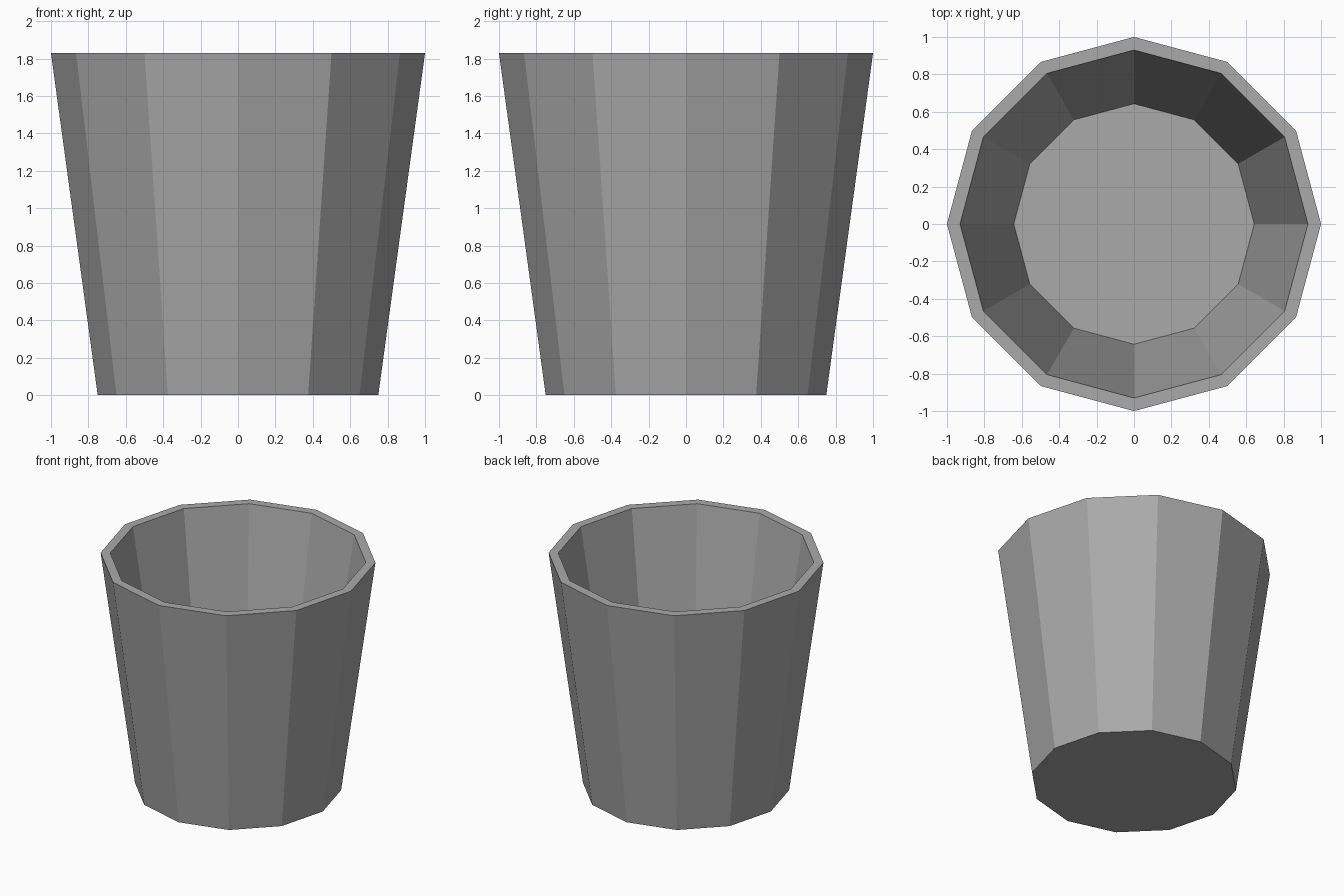
import bpy
import bmesh
from math import cos, sin, tau

cube = bpy.data.objects.get("Cube")
if cube:
    bpy.data.objects.remove(cube, do_unlink=True)

SIDES = 12
HEIGHT = 1.83
FLOOR = 0.1

# Plain grey material
grey = bpy.data.materials.new("grey")
grey.use_nodes = True
colour = (0.4, 0.4, 0.4, 1)
grey.diffuse_color = colour
grey.node_tree.nodes["Principled BSDF"].inputs["Base Color"].default_value = colour

bm = bmesh.new()


def ring(radius, z):
    """One twelve-sided loop of vertices."""
    return [bm.verts.new((radius * cos(tau * i / SIDES), radius * sin(tau * i / SIDES), z))
            for i in range(SIDES)]


# Profile: outer base, outer rim, inner rim, inner floor
rings = [ring(r, z) for r, z in ((0.75, 0), (1, HEIGHT), (0.93, HEIGHT), (0.643, FLOOR))]

# Outer wall, rim and inner wall
for a, b in zip(rings, rings[1:]):
    for i in range(SIDES):
        j = (i + 1) % SIDES
        bm.faces.new((a[i], a[j], b[j], b[i]))

# Underside and inside floor
bm.faces.new(rings[0][::-1])
bm.faces.new(rings[-1])
bmesh.ops.recalc_face_normals(bm, faces=bm.faces)

mesh = bpy.data.meshes.new("cup")
bm.to_mesh(mesh)
bm.free()
mesh.materials.append(grey)
cup = bpy.data.objects.new("cup", mesh)
bpy.context.scene.collection.objects.link(cup)
